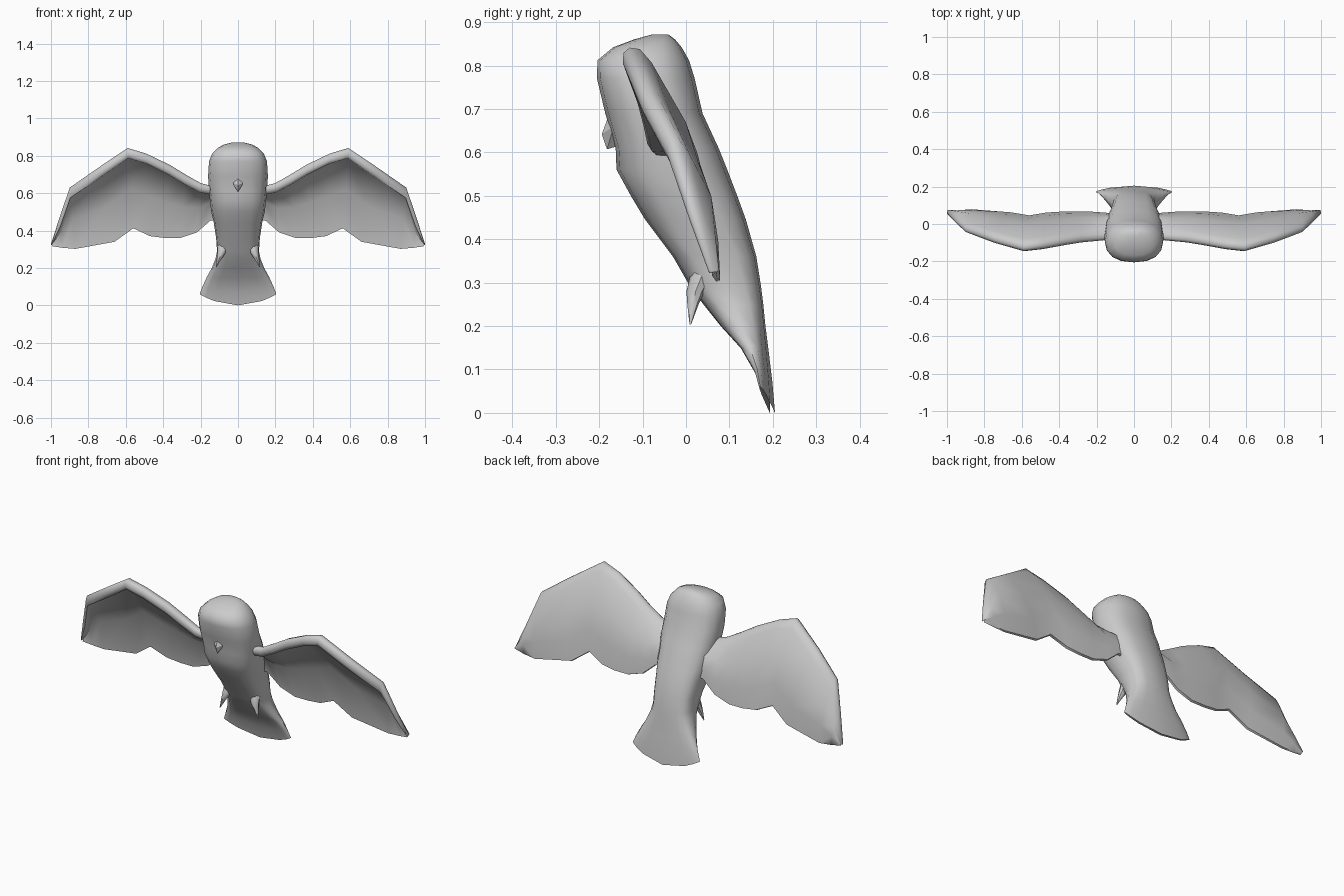
import bpy, bmesh, math
from mathutils import Vector

if "Cube" in bpy.data.objects:
    bpy.data.objects.remove(bpy.data.objects["Cube"])

grey = bpy.data.materials.new("plain grey")
grey.diffuse_color = (0.6, 0.6, 0.6, 1)
grey.use_nodes = True
grey.node_tree.nodes["Principled BSDF"].inputs["Base Color"].default_value = grey.diffuse_color


def finish(name, bm, angle=45, mirror=False):
    bmesh.ops.recalc_face_normals(bm, faces=bm.faces)
    mesh = bpy.data.meshes.new(name)
    bm.to_mesh(mesh)
    bm.free()
    mesh.materials.append(grey)
    ob = bpy.data.objects.new(name, mesh)
    bpy.context.collection.objects.link(ob)
    if mirror:
        ob.modifiers.new("Mirror", 'MIRROR').use_mirror_merge = False
    bpy.ops.object.select_all(action='DESELECT')
    ob.select_set(True)
    bpy.context.view_layer.objects.active = ob
    bpy.ops.object.shade_smooth_by_angle(angle=math.radians(angle))
    return ob


def loft(rings):
    """Skin a list of equal-length point rings and cap both ends."""
    bm = bmesh.new()
    loops = [[bm.verts.new(p) for p in ring] for ring in rings]
    n = len(loops[0])
    for a, b in zip(loops, loops[1:]):
        for i in range(n):
            j = (i + 1) % n
            bm.faces.new((a[i], a[j], b[j], b[i]))
    bm.faces.new(loops[0])
    bm.faces.new(loops[-1])
    return bm


# Body, head and tail: height, front y, back y, half width, edge lift, edge bow, roundness
SECTIONS = [
    (.871, -.08, -.04, .03, 0, 0, .85),
    (.86, -.12, -.025, .075, 0, 0, .85),
    (.842, -.168, -.01, .108, 0, 0, .85),
    (.812, -.204, .007, .138, 0, 0, .85),
    (.77, -.205, .02, .155, 0, 0, .85),
    (.69, -.186, .038, .16, 0, 0, .85),
    (.61, -.162, .075, .155, 0, 0, .8),
    (.56, -.16, .095, .15, 0, 0, .8),
    (.50, -.127, .118, .143, 0, 0, .75),
    (.445, -.094, .138, .13, 0, 0, .7),
    (.36, -.03, .162, .117, 0, 0, .65),
    (.29, .01, .173, .112, 0, 0, .65),
    (.25, .04, .178, .12, 0, 0, .65),
    (.20, .08, .183, .14, 0, .004, .65),
    (.145, .13, .19, .165, .01, .014, .6),
    (.07, .173, .199, .19, .03, .022, .5),
    (.0, .193, .205, .205, .06, .028, .5),
]


def body_ring(z, front, back, w, lift, bow, power, n=16):
    ring = []
    for i in range(n):
        a = math.tau * i / n
        c, s = math.cos(a), math.sin(a)
        u = math.copysign(abs(c) ** power, c) if abs(c) > 1e-6 else 0
        v = math.copysign(abs(s) ** power, s) if abs(s) > 1e-6 else 0
        y = (front + back) / 2 + v * (back - front) / 2
        ring.append((u * w, y - bow * u * u, z + lift * u * u))
    return ring


finish("body", loft([body_ring(*s) for s in SECTIONS]), 60)

# Wing: leading point, trailing point, thickness factor, from root to tip
STATIONS = [
    ((.08, -.08, .61), (.08, .04, .45), .9),
    ((.15, -.095, .632), (.145, .05, .455), .9),
    ((.20, -.10, .645), (.22, .055, .39), .95),
    ((.28, -.107, .69), (.31, .055, .36), 1),
    ((.365, -.12, .742), (.39, .055, .36), 1),
    ((.49, -.142, .802), (.47, .05, .37), 1),
    ((.59, -.153, .832), (.56, .035, .412), 1),
    ((.75, -.108, .725), (.66, .052, .34), .95),
    ((.90, -.05, .622), (.87, .07, .302), .8),
    ((.952, .0, .47), (.94, .066, .308), .55),
    ((1.0, .052, .326), (.992, .06, .316), .3),
]
BACK = Vector((0, .93, .37))


def wing_ring(lead, trail, t):
    lead, trail = Vector(lead), Vector(trail)
    chord = trail - lead
    size = chord.length
    direction = chord / size

    def at(d, n):
        return lead + direction * d + BACK * n * t
    rim = min(1, size / .12)
    return [at(0, .025), at(.006 * rim, .007), at(.028 * rim, -.004),
            at(.048 * rim, -.004), at(.06 * rim, .02), at(size * .55, .046),
            at(size, 0), at(size, .012), at(size * .75, .046),
            at(size * .45, .073), at(.05 * rim, .057), at(.012 * rim, .045)]


finish("wing", loft([wing_ring(*s) for s in STATIONS]), 65, True)

# Beak: a small hooked diamond
bm = bmesh.new()
top, tip, hook, under, left, right, inner = [bm.verts.new(p) for p in (
    (0, -.178, .685), (0, -.194, .642), (0, -.182, .607), (0, -.155, .615),
    (-.034, -.166, .66), (.034, -.166, .66), (0, -.13, .65))]
for side in (left, right):
    for a, b in ((top, tip), (tip, hook), (hook, under), (under, inner), (inner, top)):
        bm.faces.new((side, a, b))
finish("beak", bm, 30)

# Legs: spikes pointing down and slightly outwards
LEG = [(.075, .06, .36, .025), (.08, .04, .325, .028), (.088, .022, .28, .021),
       (.10, .016, .25, .013), (.117, .01, .204, .002)]
rings = [[(x + r * math.cos(math.tau * i / 8), y + r * math.sin(math.tau * i / 8), z)
          for i in range(8)] for x, y, z, r in LEG]
finish("leg", loft(rings), 45, True)
